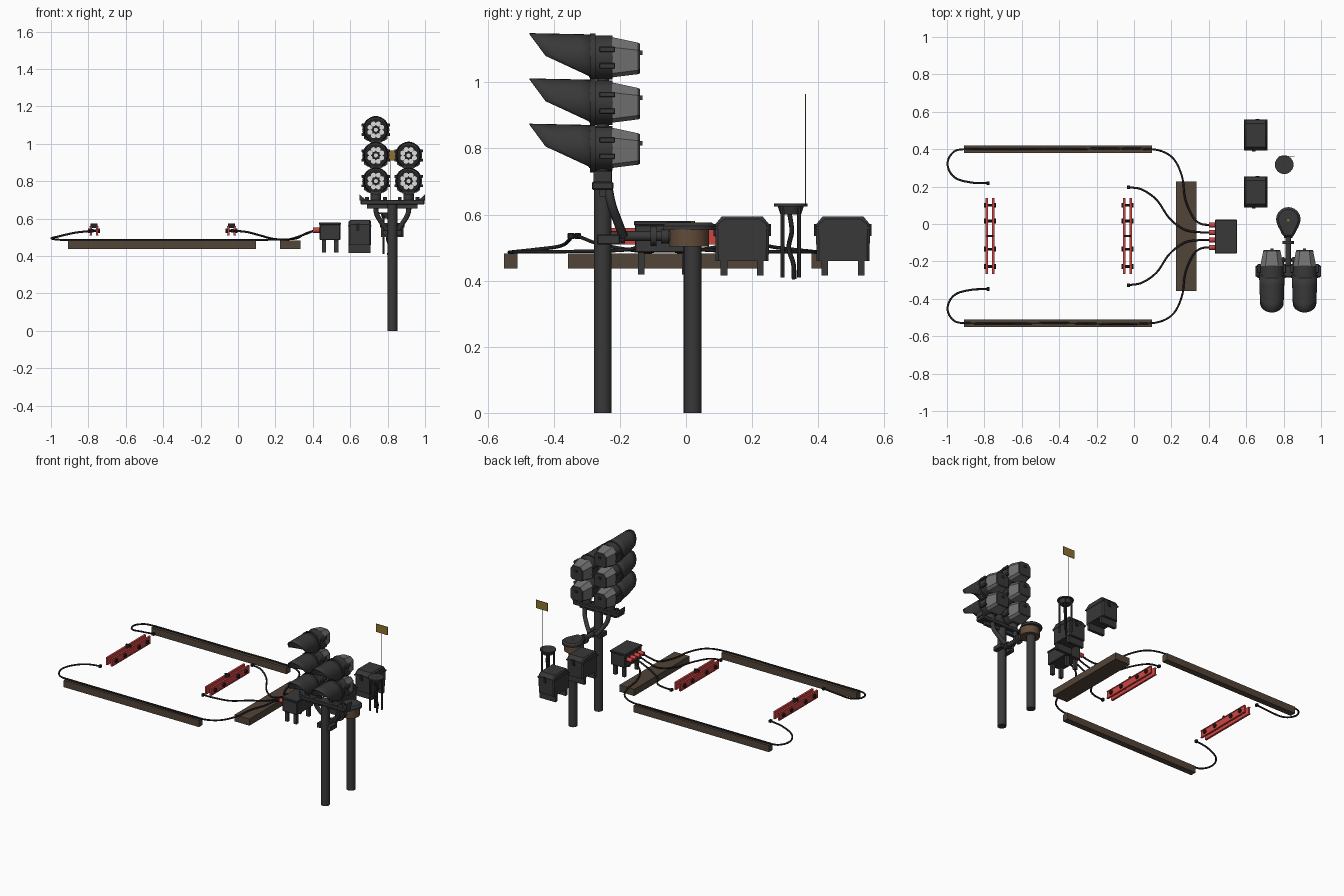
import bpy, bmesh, math
from mathutils import Vector

if "Cube" in bpy.data.objects:
    bpy.data.objects.remove(bpy.data.objects["Cube"])

def mat(name, *c):
    m = bpy.data.materials.new(name)
    m.diffuse_color = (*c, 1)
    m.use_nodes = True
    m.node_tree.nodes["Principled BSDF"].inputs["Base Color"].default_value = m.diffuse_color
    return m

DARK = mat("dark_grey_paint", .04, .04, .041)
BLACK = mat("black_rubber", .015, .015, .016)
GREY = mat("mid_grey_metal", .17, .17, .17)
WOOD = mat("brown_wood", .085, .058, .04)
RUST = mat("rust_brown", .12, .07, .04)
RED = mat("red_paint", .62, .06, .055)
WHITE = mat("white_lens", .72, .72, .72)
GOLD = mat("ochre_flag", .27, .17, .03)

def finish(name, me, m, angle=.6):
    me.materials.clear()
    me.materials.append(m)
    me.shade_smooth()
    me.set_sharp_from_angle(angle=angle)
    o = bpy.data.objects.new(name, me)
    bpy.context.collection.objects.link(o)
    return o

def from_bm(name, bm, m):
    bmesh.ops.recalc_face_normals(bm, faces=bm.faces)
    me = bpy.data.meshes.new(name)
    bm.to_mesh(me)
    bm.free()
    return finish(name, me, m)

def box(name, x0, x1, y0, y1, z0, z1, m, bevel=0):
    bm = bmesh.new()
    bmesh.ops.create_cube(bm, size=1)
    for v in bm.verts:
        v.co = ((x0+x1)/2 + v.co.x*(x1-x0), (y0+y1)/2 + v.co.y*(y1-y0), (z0+z1)/2 + v.co.z*(z1-z0))
    if bevel:
        bmesh.ops.bevel(bm, geom=bm.edges[:], offset=bevel, segments=1, affect='EDGES')
    return from_bm(name, bm, m)

def cyl(name, a, b, r, m, n=20, r2=None):
    a, b = Vector(a), Vector(b)
    bm = bmesh.new()
    bmesh.ops.create_cone(bm, cap_ends=True, segments=n, radius1=r, radius2=r if r2 is None else r2, depth=(b-a).length)
    rot = Vector((0, 0, 1)).rotation_difference(b-a).to_matrix().to_4x4()
    bmesh.ops.transform(bm, matrix=rot, verts=bm.verts)
    bmesh.ops.translate(bm, vec=(a+b)/2, verts=bm.verts)
    return from_bm(name, bm, m)

def loft(name, rings, m):
    """Closed solid through rings of equal point count."""
    bm = bmesh.new()
    vs = [[bm.verts.new(p) for p in r] for r in rings]
    n = len(vs[0])
    for a, b in zip(vs, vs[1:]):
        for i in range(n):
            bm.faces.new((a[i], a[(i+1) % n], b[(i+1) % n], b[i]))
    bm.faces.new(vs[0])
    bm.faces.new(vs[-1])
    return from_bm(name, bm, m)

def tube(name, pts, r, m, res=6):
    cu = bpy.data.curves.new(name, 'CURVE')
    cu.dimensions = '3D'
    cu.bevel_depth, cu.bevel_resolution, cu.resolution_u, cu.use_fill_caps = r, 2, res, True
    sp = cu.splines.new('BEZIER')
    sp.bezier_points.add(len(pts)-1)
    for i, (bp, p) in enumerate(zip(sp.bezier_points, pts)):   # smooth tangents
        p = Vector(p)
        a, b = Vector(pts[max(i-1, 0)]), Vector(pts[min(i+1, len(pts)-1)])
        t = (b-a).normalized()
        bp.co = p
        bp.handle_left = p - t*(p-a).length/3
        bp.handle_right = p + t*(b-p).length/3
    tmp = bpy.data.objects.new(name + "_curve", cu)
    bpy.context.collection.objects.link(tmp)
    me = bpy.data.meshes.new_from_object(tmp.evaluated_get(bpy.context.evaluated_depsgraph_get()))
    bpy.data.objects.remove(tmp)
    return finish(name, me, m, 1.0)

MY = -.065   # mirror line of the track equipment

# wooden cable beams
box("long_beam_back", -.91, .095, .38, .42, .437, .482, WOOD)
box("long_beam_front", -.91, .095, -.55, -.51, .437, .482, WOOD)
box("cross_beam", .225, .335, -.357, .228, .437, .482, WOOD)

# cables from track clips to junction box, mirrored about MY
far = [(-.78, .218, .535), (-.87, .222, .525), (-.96, .25, .505), (-.997, .32, .495), (-.965, .385, .488),
       (-.9, .4, .486), (-.4, .4, .486), (.095, .4, .486), (.2, .36, .488), (.255, .26, .488), (.275, .13, .49),
       (.32, .03, .497), (.36, 0, .52), (.41, -.005, .537)]
near = [(-.03, .197, .535), (.04, .185, .53), (.12, .13, .51), (.19, .03, .492), (.27, -.03, .489),
        (.34, -.043, .51), (.41, -.045, .537)]
for side, s in (("back", 1), ("front", -1)):
    for kind, path in (("far", far), ("near", near)):
        p = [(x, MY + s*(y-MY), z) for x, y, z in path]
        tube(f"{kind}_cable_{side}", p, .0055, BLACK)
        x, y, z = p[0]
        box(f"{kind}_cable_plug_{side}", x-.008, x+.008, y-.01, y+.01, z-.009, z+.009, BLACK, .002)
        y = p[-1][1]
        cyl(f"{kind}_connector_{side}", (.4, y, .538), (.437, y, .538), .014, RED, 12)

# red clamp bars with bolts
for k, cx in enumerate((-.77, -.045 + .01)):
    for s in (-1, 1):
        x = cx + s*.016
        box(f"clamp_bar_{k}_{s}", x-.005, x+.005, -.268, .14, .51, .56, RED)
        for z in (.513, .557):
            xa, xb = sorted((x, x + s*.008))
            box(f"clamp_flange_{k}_{s}_{z}", xa, xb, -.268, .14, z-.003, z+.003, RED)
    for j, y in enumerate((.1, .016, -.134, -.227)):
        cyl(f"clamp_bolt_{k}_{j}", (cx-.026, y, .535), (cx+.026, y, .535), .007, BLACK, 8)
        for s in (-1, 1):
            cyl(f"clamp_nut_{k}_{j}_{s}", (cx+s*.021, y, .535), (cx+s*.031, y, .535), .013, BLACK, 6)
    box(f"clamp_bridge_{k}", cx-.018, cx+.018, -.07, -.058, .55, .575, BLACK)

# junction box on four legs
box("junction_box", .437, .547, -.155, .02, .485, .57, DARK, .004)
box("junction_lid", .433, .55, -.158, .023, .567, .58, DARK, .003)
for x in (.46, .525):
    for y in (-.135, -.002):
        box(f"junction_leg_{x}_{y}", x-.011, x+.011, y-.01, y+.01, .418, .49, DARK)

# two equipment cabinets
for i, y in enumerate((.17, .475)):
    def ring(x, g):
        return [(x, y + a, z) for a, z in ((-.08+g, .459), (.08-g, .459), (.082-g, .57), (.062-g, .594-g),
                                           (-.062+g, .594-g), (-.082+g, .57))]
    loft(f"cabinet_{i}", [ring(.592, .008), ring(.6, 0), ring(.702, 0), ring(.71, .008)], DARK)
    box(f"cabinet_lid_lip_{i}", .588, .713, y-.083, y+.083, .557, .564, DARK)
    for s in (-1, 1):
        yy = y + s*.055
        box(f"cabinet_leg_{i}_{s}", .592, .708, yy-.01, yy+.01, .416, .462, DARK)
        box(f"cabinet_latch_{i}_{s}", .64+.01*s, .66+.01*s, y+s*.082-.005, y+s*.082+.005, .535, .572, BLACK)

# relay post with egg-shaped cap
PX = .825
cyl("relay_post", (PX, .02, 0), (PX, .02, .51), .027, DARK)
cyl("relay_cap_body", (PX, .01, .503), (PX, .01, .555), .06, RUST, 28)
def egg(z, g):
    pts = [(PX + (.065-g)*math.cos(a), .025 + (.065-g)*math.sin(a), z)
           for a in (math.radians(-20 + 220*i/22) for i in range(23))]
    return pts + [(PX-.034+g, -.055, z), (PX-.02, -.07+g, z), (PX+.02, -.07+g, z), (PX+.034-g, -.055, z)]
loft("relay_cap_lid", [egg(.553, 0), egg(.566, 0), egg(.576, .012)], DARK)
cyl("relay_cap_screw", (PX, .02, .575), (PX, .02, .58), .007, GOLD, 8)
cyl("link_pipe", (PX, -.25, .535), (PX, -.04, .535), .015, DARK)
for y0, y1, r in ((-.108, -.09, .03), (-.075, -.052, .022), (-.2, -.185, .022)):
    cyl(f"link_flange_{y0}", (PX, y0, .535), (PX, y1, .535), r, DARK, 12)

# small cable stand with flag
SX, SY = .803, .317
cyl("stand_top", (SX, SY, .625), (SX, SY, .633), .05, DARK, 24)
cyl("stand_neck", (SX, SY, .6), (SX, SY, .626), .031, DARK, 20, .04)
for i in range(4):
    a = math.pi/4 + i*math.pi/2
    x, y = SX + .036*math.cos(a), SY + .036*math.sin(a)
    cyl(f"stand_rod_{i}", (x, y, .41), (x, y, .626), .006, DARK, 8)
tube("stand_cable", [(SX, SY-.005, .61), (SX+.008, SY+.003, .55), (SX-.006, SY-.006, .5), (SX+.006, SY+.008, .45),
                     (SX, SY+.01, .405)], .007, BLACK)
cyl("flag_rod", (SX+.012, .362, .63), (SX+.012, .362, .965), .0018, GREY, 6)
box("flag_plate", SX-.03, SX+.056, .36, .3635, .91, .965, GOLD)

# signal mast, crosshead and curved arms
SYM = -.252
cyl("signal_mast", (PX, SYM, 0), (PX, SYM, .69), .027, DARK)
box("crosshead", .655, .997, -.285, -.22, .675, .7, DARK, .004)
box("crosshead_rib", .69, .96, -.262, -.242, .655, .68, DARK)
for s in (-1, 1):
    tube(f"curved_arm_{s}", [(PX+s*.088, -.237, .69), (PX+s*.085, -.225, .63), (PX+s*.055, -.205, .575),
                             (PX+s*.025, -.19, .535)], .014, DARK)
    box(f"mast_clamp_{s}", PX+s*.038-.015, PX+s*.038+.015, -.27, -.2, .51, .54, DARK, .003)
    x = PX + s*.165
    loft(f"crosshead_gusset_{s}", [[(x-s*.025, y, .698), (x+s*.01, y, .698), (x+s*.01, y, .73)] for y in (-.28, -.225)], DARK)
    for t in (.04, .135):
        cyl(f"crosshead_bolt_{s}_{t}", (PX+s*t, SYM, .7), (PX+s*t, SYM, .717), .012, DARK, 6)

# column pipes
for i, (x, top) in enumerate(((.737, 1.05), (.912, .92))):
    cyl(f"column_pipe_{i}", (x, SYM, .69), (x, SYM, top), .019, DARK, 16)
    cyl(f"column_socket_{i}", (x, SYM, .695), (x, SYM, .733), .028, DARK, 16)

def lerp(a, b, t):
    return a + (b-a)*t

def visor(name, cx, cz):
    """Tube sleeve whose front edge is cut back toward the bottom."""
    bm = bmesh.new()
    N, K, R = 32, 4, .066
    rows = []
    for k in range(K+1):
        row = []
        for i in range(N):
            a = 2*math.pi*i/N
            h = math.sin(a)
            end = lerp(-.425, -.473, h) if h > 0 else lerp(-.425, -.288, min(1, -h*1.12))
            y = lerp(-.28, end, k/K)
            f = (-.28-y)/.193
            row.append(bm.verts.new((cx + R*math.cos(a)*(1-.1*f), y, cz + R*h + .004*f)))
        rows.append(row)
    for a, b in zip(rows, rows[1:]):
        for i in range(N):
            bm.faces.new((a[i], a[(i+1) % N], b[(i+1) % N], b[i]))
    o = from_bm(name, bm, DARK)
    md = o.modifiers.new("thickness", 'SOLIDIFY')
    md.thickness, md.offset = .004, 0

# five signal lights
for i, (x, z) in enumerate(((.737, 1.075), (.737, .938), (.737, .801), (.912, .938), (.912, .801))):
    visor(f"visor_{i}", x, z + .002)
    cyl(f"light_ring_{i}", (x, -.284, z), (x, -.222, z), .067, DARK, 16)
    cyl(f"light_rim_{i}", (x, -.29, z), (x, -.274, z), .073, DARK, 16)
    cyl(f"lens_back_{i}", (x, -.293, z), (x, -.285, z), .06, BLACK, 24)
    for j in range(8):
        a = math.pi*(j+.5)/4
        lx, lz = x + .034*math.cos(a), z + .034*math.sin(a)
        cyl(f"lens_{i}_{j}", (lx, -.298, lz), (lx, -.29, lz), .0135, WHITE, 10)
    cyl(f"lens_centre_{i}", (x, -.298, z), (x, -.29, z), .011, WHITE, 10)
    def shell(y, w, top, bot):
        return [(x + a*w, y, z + b) for a, b in ((-.7, bot), (.7, bot), (1, bot+.012), (1, top*.5), (.55, top), (-.55, top),
                                                 (-1, top*.5), (-1, bot+.012))]
    loft(f"light_housing_{i}", [shell(-.224, .062, .062, -.06), shell(-.145, .046, .045, -.05)], GREY)
    loft(f"housing_back_{i}", [shell(-.147, .047, .046, -.051), shell(-.139, .044, .042, -.047)], DARK)
    box(f"housing_knob_{i}", x-.008, x+.008, -.14, -.131, z+.008, z+.022, DARK)
    for s in (-1, 1):
        for dz in (-.025, .025):
            box(f"hinge_{i}_{s}_{dz}", x+s*.068-.008, x+s*.068+.008, -.262, -.215, z+dz-.008, z+dz+.008, DARK, .002)
